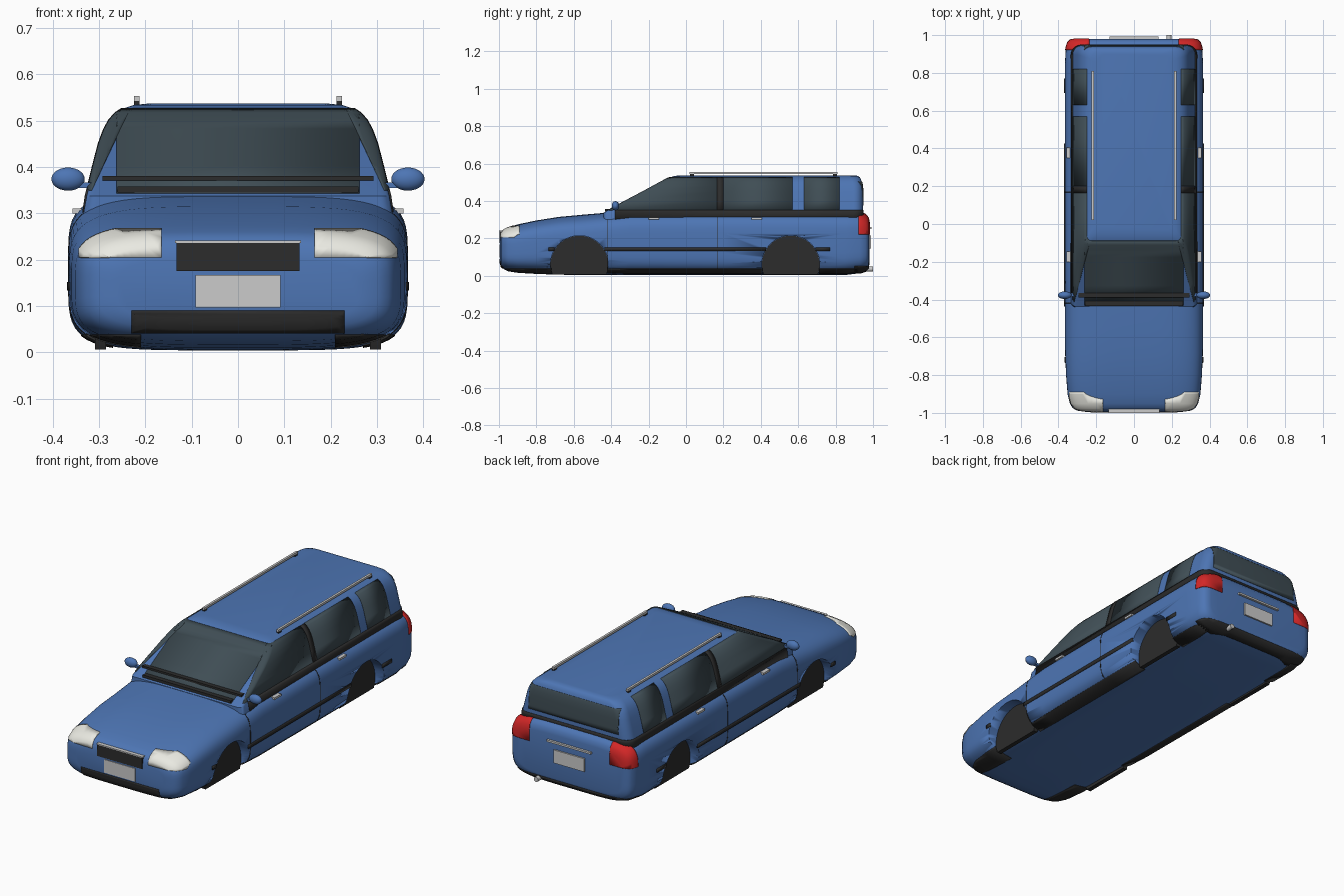
import bpy, bmesh, math
from mathutils import Vector, Matrix

if "Cube" in bpy.data.objects:
    bpy.data.objects.remove(bpy.data.objects["Cube"])


def material(name, col):
    m = bpy.data.materials.new(name)
    m.diffuse_color = (*col, 1)
    m.use_nodes = True
    m.node_tree.nodes["Principled BSDF"].inputs["Base Color"].default_value = m.diffuse_color
    return m


BLUE = material("blue_paint", (0.075, 0.18, 0.46))
GLASS = material("dark_glass", (0.05, 0.075, 0.09))
BLACK = material("black_trim", (0.025, 0.025, 0.025))
RED = material("red_lens", (0.65, 0.02, 0.02))
WHITE = material("clear_lens", (0.82, 0.82, 0.76))


def make(name, bm, mat=None, mirror=False, angle=35):
    me = bpy.data.meshes.new(name)
    bm.to_mesh(me)
    bm.free()
    me.shade_smooth()
    me.set_sharp_from_angle(angle=math.radians(angle))
    ob = bpy.data.objects.new(name, me)
    bpy.context.collection.objects.link(ob)
    if mat:
        me.materials.append(mat)
    if mirror:
        ob.modifiers.new("mirror", "MIRROR").use_mirror_merge = False
    return ob


def loft(name, rings, mat):
    bm = bmesh.new()
    rows = [[bm.verts.new(p) for p in r] for r in rings]
    n = len(rows[0])
    for a, b in zip(rows, rows[1:]):
        for i in range(n):
            bm.faces.new((a[i], a[(i + 1) % n], b[(i + 1) % n], b[i]))
    bm.faces.new(rows[0])
    bm.faces.new(rows[-1])
    bmesh.ops.recalc_face_normals(bm, faces=bm.faces[:])
    return make(name, bm, mat)


def box(name, lo, hi, mat=None, mirror=False):
    bm = bmesh.new()
    lo, hi = Vector(lo), Vector(hi)
    mtx = Matrix.Translation((lo + hi) / 2) @ Matrix.Diagonal((*(hi - lo), 1))
    bmesh.ops.create_cube(bm, size=1, matrix=mtx)
    return make(name, bm, mat, mirror)


def cut(bm, co, no):
    # remove everything on the side the normal points to
    bmesh.ops.bisect_plane(bm, geom=bm.verts[:] + bm.edges[:] + bm.faces[:],
                           plane_co=co, plane_no=no, clear_outer=True)


def patch(src, name, lo, hi, mat, mirror=True, lift=0.003, extra=None):
    # skin of the source surface inside a box, lifted slightly
    bm = bmesh.new()
    bm.from_mesh(src.data)
    bm.normal_update()
    for v, n in [(v, v.normal.copy()) for v in bm.verts]:
        v.co += n * lift
    for k in range(3):
        axis = Vector([float(k == j) for j in range(3)])
        cut(bm, lo, -axis)
        cut(bm, hi, axis)
    if extra:
        cut(bm, *extra)
    ob = make(name, bm, mat, mirror)
    s = ob.modifiers.new("thickness", "SOLIDIFY")
    s.thickness, s.offset = lift * 2, -1
    return ob


def cylinder_x(bm, x0, x1, y, z, r):
    mtx = Matrix.Translation(((x0 + x1) / 2, y, z)) @ Matrix.Rotation(math.pi / 2, 4, 'Y')
    bmesh.ops.create_cone(bm, cap_ends=True, segments=64, radius1=r, radius2=r,
                          depth=x1 - x0, matrix=mtx)


# lower body: superellipse sections along y (y, bottom, top, half width, exponent)
def section(y, zb, zt, w, n):
    pts = []
    for i in range(64):
        t = 2 * math.pi * (i + 0.5) / 64
        c, s = math.cos(t), math.sin(t)
        pts.append((w * math.copysign(abs(c) ** (2 / n), c), y,
                    (zb + zt) / 2 + (zt - zb) / 2 * math.copysign(abs(s) ** (2 / n), s)))
    return pts


body = loft("lower_body", [section(*s) for s in (
    (-0.994, .07, .20, .26, 4), (-0.988, .05, .23, .30, 4), (-0.975, .036, .248, .325, 4),
    (-0.95, .024, .26, .34, 4), (-0.90, .016, .275, .352, 4), (-0.80, .01, .296, .36, 4),
    (-0.68, .006, .315, .365, 4), (-0.55, .004, .327, .366, 4), (-0.42, .004, .338, .366, 4.3),
    (-0.3, .004, .345, .366, 4.8), (0.2, .004, .346, .366, 5), (0.85, .004, .346, .366, 5),
    (0.93, .014, .343, .361, 5), (0.96, .024, .333, .352, 5), (0.975, .04, .315, .337, 5),
    (0.98, .06, .29, .31, 5))], BLUE)


# cabin: rounded rectangles stacked in z (z, front y, rear y, half width)
def plan(z, yf, yr, w):
    pts = []
    for cx, cy, r, a0 in ((1, yr, .05, 0), (-1, yr, .05, 90), (-1, yf, .025, 180), (1, yf, .025, 270)):
        oy = cy - r if cy == yr else cy + r
        for i in range(7):
            a = math.radians(a0 + 15 * i)
            pts.append((cx * (w - r) + r * math.cos(a), oy + r * math.sin(a), z))
    return pts


cabin = loft("cabin", [plan(*p) for p in (
    (.30, -.44, .945, .334), (.338, -.44, .946, .327), (.40, -.325, .946, .312),
    (.45, -.23, .946, .299), (.48, -.175, .944, .288), (.50, -.138, .94, .277),
    (.515, -.11, .935, .264), (.527, -.085, .93, .246), (.534, -.06, .92, .225),
    (.537, -.03, .90, .195))], BLUE)

# windows and belt trim
side = (Vector((.26, 0, .47)), Vector((-1, 0, -.48)))
for nm, y0, y1, mat, lift in (("front_door_window", -.42, .165, GLASS, .003),
                              ("window_divider", .165, .2, BLACK, .004),
                              ("rear_door_window", .2, .57, GLASS, .003),
                              ("cargo_window", .63, .82, GLASS, .003)):
    patch(cabin, nm, (0.2, y0, .352), (.4, y1, .528), mat, True, lift, side)
patch(cabin, "windscreen", (-.262, -.5, .345), (.262, -.082, .528), GLASS, False)
patch(cabin, "rear_window", (-.265, .9, .375), (.265, 1, .505), GLASS, False)
patch(cabin, "belt_trim", (-.4, -.38, .301), (.4, 1, .352), BLACK, False, .004)

# lamps
patch(body, "headlight", (.165, -1.1, .205), (.345, -.89, .268), WHITE)
patch(body, "tail_light", (.237, .922, .222), (.4, 1.1, .336), RED)

# dark bumper, sills and rub strips
patch(body, "front_intake", (-.23, -1.1, .04), (.23, -.9, .09), BLACK, False)
patch(body, "rear_bumper_trim", (-.4, .9, .012), (.4, 1.1, .05), BLACK, False)
for y0, y1 in ((-1.1, -.72), (-.42, .41), (.71, .92)):
    x0 = .21 if y0 < -1 else .27
    patch(body, "sill", (x0, y0, 0), (.4, y1, .036), BLACK)
for y0, y1 in ((-.735, -.703), (-.437, .427), (.693, .77)):
    patch(body, "rub_strip", (.3, y0, .133), (.4, y1, .152), BLACK, True, .004)

# door seams
for y in (-.418, .17):
    patch(body, "door_seam", (.25, y - .002, .036), (.4, y + .002, .34), BLACK, True, .001)

# wheel arches cut into the body, with dark liners
bm = bmesh.new()
for y in (-.57, .56):
    for s in (1, -1):
        cylinder_x(bm, min(s * .306, s * .5), max(s * .306, s * .5), y, .06, .155)
cutter = make("arch_cutter", bm)
cutter.hide_render = True
cutter.hide_viewport = True
b = body.modifiers.new("arches", "BOOLEAN")
b.operation, b.solver, b.object = 'DIFFERENCE', 'EXACT', cutter
for nm, y in (("front_arch_liner", -.57), ("rear_arch_liner", .56)):
    bm = bmesh.new()
    cylinder_x(bm, .285, .309, y, .06, .154)
    cut(bm, (0, 0, .006), (0, 0, -1))
    bmesh.ops.holes_fill(bm, edges=bm.edges[:])
    make(nm, bm, BLACK, True)

# front and rear fittings
box("grille", (-.133, -.998, .175), (.133, -.97, .236), BLACK)
box("grille_trim", (-.136, -1.0, .236), (.136, -.965, .241))
box("front_plate", (-.092, -.998, .097), (.092, -.98, .167))
box("rear_plate", (-.09, .97, .145), (.09, .988, .215))
box("tailgate_handle", (-.13, .97, .25), (.13, .992, .26))
bm = bmesh.new()
bmesh.ops.create_cone(bm, cap_ends=True, segments=20, radius1=.013, radius2=.013, depth=.1,
                      matrix=Matrix.Translation((.185, .95, .036)) @ Matrix.Rotation(math.pi / 2, 4, 'X'))
make("exhaust", bm)

# wipers
box("wiper", (-.293, -.39, .371), (.293, -.365, .381), BLACK)
box("cowl_trim", (-.26, -.433, .345), (.26, -.4, .358), BLACK)

# roof rails, handles
box("roof_rail", (.213, .02, .543), (.225, .81, .554), None, True)
for y in (.022, .785):
    box("rail_foot", (.213, y, .525), (.225, y + .022, .544), BLACK, True)
for y in (-.2, .35):
    box("door_handle", (.33, y, .3), (.357, y + .055, .311), None, True)

# door mirrors
bm = bmesh.new()
bmesh.ops.create_uvsphere(bm, u_segments=24, v_segments=14, radius=1,
                          matrix=Matrix.Translation((.367, -.377, .374)) @ Matrix.Diagonal((.036, .02, .025, 1)))
make("door_mirror", bm, BLUE, True, 60)
box("mirror_arm", (.305, -.383, .355), (.35, -.365, .367), BLUE, True)
